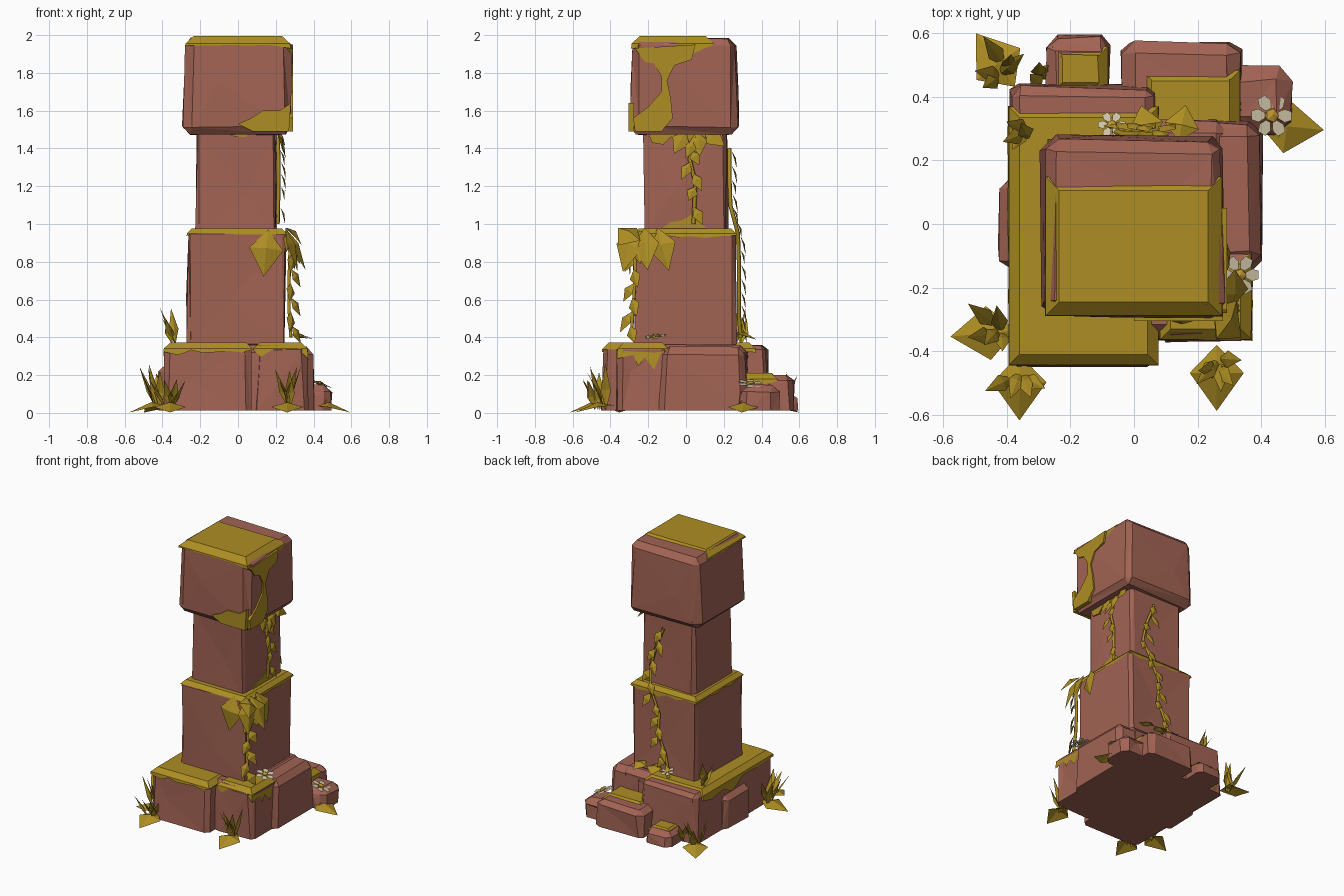
import bpy, bmesh, math, random
from mathutils import Vector as V

if "Cube" in bpy.data.objects:
    bpy.data.objects.remove(bpy.data.objects["Cube"])
random.seed(7)
R = random.uniform


def material(name, rgb):
    m = bpy.data.materials.new(name)
    m.diffuse_color = (*rgb, 1)
    m.use_nodes = True
    m.node_tree.nodes["Principled BSDF"].inputs["Base Color"].default_value = m.diffuse_color
    return m


STONE = material("red stone", (0.36, 0.125, 0.088))
MOSS = material("mustard moss", (0.42, 0.27, 0.017))
PETAL = material("cream petal", (0.62, 0.55, 0.38))
HEART = material("flower yellow", (0.55, 0.31, 0.03))


def finish(name, bm, mat, fix=True):
    if fix:
        bmesh.ops.recalc_face_normals(bm, faces=bm.faces)
    me = bpy.data.meshes.new(name)
    bm.to_mesh(me)
    bm.free()
    me.materials.append(mat)
    ob = bpy.data.objects.new(name, me)
    bpy.context.collection.objects.link(ob)
    return ob


def block(name, lo, hi, bev=0.025, taper=1.0, jit=0.008):
    """Chipped stone: bevelled box with poked, jittered faces."""
    lo, hi = V(lo), V(hi)
    c, s = (lo + hi) / 2, hi - lo
    bm = bmesh.new()
    bmesh.ops.create_cube(bm, size=1)
    for v in bm.verts:
        k = taper if v.co.z > 0 else 1
        v.co = V((c.x + v.co.x * s.x * k, c.y + v.co.y * s.y * k, c.z + v.co.z * s.z))
    bmesh.ops.bevel(bm, geom=bm.edges[:], offset=bev, segments=1, affect='EDGES')
    big = sorted(bm.faces, key=lambda f: -f.calc_area())[:6]
    for v in bmesh.ops.poke(bm, faces=big)['verts']:
        side = abs(v.normal.z) < 0.7
        v.co += V((R(-.25, .25) * s.x * (abs(v.co.x - c.x) < s.x * .3),
                   R(-.25, .25) * s.y * (abs(v.co.y - c.y) < s.y * .3), R(-.15, .15) * s.z * side))
    for v in bm.verts:
        v.co += V((R(-jit, jit), R(-jit, jit), R(-jit, jit) * 0.5))
        if lo.z < 0.03 and v.co.z < 0.06:
            v.co.z = 0.012
    bmesh.ops.triangulate(bm, faces=bm.faces)
    return finish(name, bm, STONE)


def cap(name, x0, x1, y0, y1, z, drips, bev=0.025, n=7):
    """Moss sheet on a block top; drips = hang length front, right, back, left."""
    cs = [V((x0, y0, z)), V((x1, y0, z)), V((x1, y1, z)), V((x0, y1, z))]
    out = [V((0, -1, 0)), V((1, 0, 0)), V((0, 1, 0)), V((-1, 0, 0))]
    bm = bmesh.new()
    rings = [[], [], []]
    for i in range(4):
        a, b = cs[i], cs[(i + 1) % 4]
        for j in range(n):
            o = out[i] if j else (out[i] + out[i - 1])
            p = a.lerp(b, (j + (R(-.3, .3) if j else 0)) / n)
            d = drips[i] * R(.1, 1) * (1 if j % 2 else .4)
            rings[0].append(bm.verts.new(p - o * bev + V((0, 0, .012))))
            rings[1].append(bm.verts.new(p + o * .008 - V((0, 0, bev * .8))))
            rings[2].append(bm.verts.new(p + o * (.009 + d * .06) - V((0, 0, bev + d))))
    bm.faces.new(rings[0])
    m = 4 * n
    for r in (0, 1):
        for i in range(m):
            k = (i + 1) % m
            bm.faces.new((rings[r][i], rings[r + 1][i], rings[r + 1][k], rings[r][k]))
    return finish(name, bm, MOSS, False)


def plate(name, pts, axis, at, depth=0.03):
    """Wall moss: outline (u, z) set into a wall that faces axis."""
    bm = bmesh.new()
    f = {'+x': lambda u, z: (at, u, z), '-y': lambda u, z: (u, at, z),
         '+y': lambda u, z: (u, at, z), '-x': lambda u, z: (at, u, z)}[axis]
    face = bm.faces.new([bm.verts.new(f(*p)) for p in pts])
    n = V((1, 0, 0)) if 'x' in axis else V((0, 1, 0))
    ext = bmesh.ops.extrude_face_region(bm, geom=[face])['geom']
    k = -depth if axis[0] == '+' else depth
    bmesh.ops.translate(bm, verts=[g for g in ext if isinstance(g, bmesh.types.BMVert)], vec=n * k)
    return finish(name, bm, MOSS)


def leaf(bm, base, d, up, length, width):
    """Folded kite-shaped leaf."""
    base, d, up = V(base), V(d).normalized(), V(up).normalized()
    s = d.cross(up).normalized()
    up = s.cross(d)
    mid = base + d * length * .42
    b, m, t, r, l = [bm.verts.new(p) for p in (
        base, mid + up * width * .15, base + d * length - up * width * .1,
        mid + s * width / 2, mid - s * width / 2)]
    for f in ((b, r, m), (r, t, m), (t, l, m), (l, b, m)):
        bm.faces.new(f)


def vine(name, pts, out, size):
    """Stem curve with leaves hanging alternately down it."""
    cu = bpy.data.curves.new(name + "_stem", 'CURVE')
    cu.dimensions, cu.bevel_depth, cu.bevel_resolution = '3D', .011, 0
    sp = cu.splines.new('POLY')
    sp.points.add(len(pts) - 1)
    for p, q in zip(sp.points, pts):
        p.co = (*q, 1)
    cu.materials.append(MOSS)
    bpy.context.collection.objects.link(bpy.data.objects.new(name + "_stem", cu))
    bm = bmesh.new()
    out = V(out)
    side = out.cross(V((0, 0, 1)))
    for a, b in zip(pts, pts[1:]):
        for t, sg in ((.1, 1), (.6, -1)):
            leaf(bm, V(a).lerp(V(b), t) + out * .012, side * sg * .5 + out * .35 - V((0, 0, 1)),
                 out + V((0, 0, .3)), size * R(.85, 1.2), size * .62)
    return finish(name + "_leaves", bm, MOSS, False)


def tuft(name, x, y, z, ang, h=.25, plates=True, n=4):
    """Upright blades plus a broad flat leaf on the ground."""
    bm = bmesh.new()
    for i in range(n):
        a = ang + (i - (n - 1) / 2) * .75
        o = V((math.cos(a), math.sin(a), 0))
        leaf(bm, (x + R(-.02, .02), y + R(-.02, .02), z), o * R(.25, .6) + V((0, 0, 1)),
             V((0, 0, .3)) - o, h * R(.75, 1.05), .055)
    if plates:
        o = V((math.cos(ang), math.sin(ang), 0))
        leaf(bm, V((x, y, z + .025)) - o * .06, o - V((0, 0, .1)), (0, 0, 1), .21, .17)
    return finish(name, bm, MOSS, False)


def flower(name, c, up, r=.065):
    c, up = V(c), V(up).normalized()
    q = V((0, 0, 1)).rotation_difference(up)
    bm = bmesh.new()
    for i in range(6):
        a = i * math.tau / 6
        o = V((math.cos(a), math.sin(a), 0))
        s = V((-o.y, o.x, 0))
        pts = (o * .3 - s * .12, o * .62 - s * .3, o * .95 - s * .2, o * .95 + s * .2, o * .62 + s * .3, o * .3 + s * .12)
        bm.faces.new([bm.verts.new(c + q @ (p * r + V((0, 0, .006)))) for p in pts])
    finish(name + "_petals", bm, PETAL, False)
    bm = bmesh.new()
    bmesh.ops.create_icosphere(bm, subdivisions=1, radius=r * .36)
    for v in bm.verts:
        v.co.z *= .5
        v.co = c + q @ (v.co + V((0, 0, .008)))
    finish(name + "_heart", bm, HEART)


# Base stones
block("base_main", (-.395, -.45, .01), (.075, .445, .36), taper=.96)
block("base_front_right", (.08, -.37, .01), (.37, -.08, .36), taper=.95)
block("base_core", (-.2, -.36, .01), (.3, .33, .36), bev=.04)
block("base_right", (.1, -.15, .01), (.41, .335, .35), bev=.04, taper=.92)
block("base_left_chip", (-.42, -.14, .01), (-.2, .14, .25), bev=.03)
block("low_back_stone", (-.04, .2, .01), (.335, .575, .2), bev=.03, taper=.96)
block("corner_rock", (.28, .28, .01), (.5, .5, .15), bev=.04, taper=.9)
block("small_back_rock", (-.28, .38, .01), (-.07, .59, .11), bev=.03, taper=.9)

# Column stones
block("lower_column", (-.27, -.275, .34), (.255, .265, .965), bev=.022, jit=.01)
block("middle_column", (-.22, -.22, .94), (.2, .22, 1.5), bev=.018)
block("top_stone", (-.288, -.295, 1.475), (.285, .275, 1.985), bev=.04, taper=.97, jit=.01)

# Moss caps
cap("base_moss", -.385, .068, -.435, .36, .36, (.04, .0, .05, .11))
cap("front_right_moss", .09, .36, -.355, -.1, .36, (.05, .13, .0, .0))
cap("low_stone_moss", .03, .325, .28, .475, .2, (.0, .05, .01, .02))
cap("rock_moss", -.25, -.09, .42, .55, .11, (.0, .01, .02, .01))
cap("lower_column_moss", -.262, .25, -.268, .258, .965, (.008, .03, .04, .03), bev=.018)
cap("top_moss", -.27, .268, -.28, .14, 1.983, (.008, .06, .0, .01), bev=.035)

# Wall moss
plate("top_right_drip", [(-.27, 1.93), (-.22, 1.86), (-.17, 1.85), (-.13, 1.78), (-.13, 1.7), (-.2, 1.62),
      (-.28, 1.56), (-.27, 1.49), (-.13, 1.49), (-.07, 1.56), (-.08, 1.66), (-.1, 1.76), (-.06, 1.84), (.03, 1.87), (.05, 1.95)], '+x', .292)
plate("top_front_patch", [(0, 1.53), (.08, 1.49), (.27, 1.49), (.28, 1.64), (.22, 1.6), (.13, 1.6), (.07, 1.56)], '-y', -.305)
plate("middle_foot_moss", [(-.14, .97), (.12, .97), (.07, 1.01), (.03, 1.05), (-.02, 1.02), (-.08, 1.01)], '+x', .207)
plate("middle_top_moss", [(-.2, 1.48), (-.18, 1.43), (-.12, 1.42), (-.08, 1.46), (.02, 1.44), (.15, 1.48)], '+x', .207)
plate("middle_front_moss", [(-.06, 1.485), (-.03, 1.465), (.04, 1.46), (.06, 1.485)], '-y', -.228)

# Vines
vine("right_vine", [(.21, .05, 1.46), (.215, .02, 1.34), (.215, .05, 1.22), (.21, .04, 1.0)], (1, 0, 0), .1)
vine("back_vine", [(.02, .23, 1.4), (.08, .23, 1.25), (.12, .235, 1.1), (.09, .275, .95), (.02, .28, .8),
                   (.03, .28, .65), (-.03, .28, .52), (-.06, .29, .4)], (0, 1, 0), .1)
vine("corner_vine", [(.25, -.24, .96), (.275, -.27, .85), (.27, -.27, .7), (.27, -.28, .55), (.28, -.29, .4)],
     (.8, -.6, 0), .11)

# Big hanging leaves at the corner and under the top stone
bm = bmesh.new()
leaf(bm, (.16, -.27, .97), (-.1, -.18, -1), (0, -1, .2), .25, .18)
for y, d, l in ((-.27, (.35, -.3, -1), .25), (-.22, (.5, .05, -.9), .25), (-.15, (.3, .25, -1), .24), (-.26, (.6, -.6, -.5), .16)):
    leaf(bm, (.25, y, .98), d, (1, -.3, .4), l, .15)
for y, d in ((-.0, (.4, -.5, -.9)), (.06, (.45, .1, -1)), (.1, (.4, .7, -.5))):
    leaf(bm, (.2, y, 1.49), d, (1, 0, .4), .14, .1)
for x in (.05, .14):
    leaf(bm, (x, .26, .42), (.4 * (x - .1) * 10, .8, -.15), (0, 0, 1), .12, .11)
finish("hanging_leaves", bm, MOSS, False)

# Grass tufts
tuft("grass_left", -.43, -.34, .015, math.pi * 1.03, .26, n=5)
tuft("grass_front_left", -.36, -.47, .015, math.pi * 1.5, .2)
tuft("grass_front_right", .26, -.44, .015, math.pi * 1.5, .28, n=5)
tuft("grass_back_left", -.41, .48, .015, math.pi * .7, .24, n=5)
tuft("grass_corner", .45, .31, .015, -.1, .08, n=2)
tuft("grass_on_base", -.34, .28, .365, math.pi, .2, plates=False)
tuft("grass_back_rock", -.29, .45, .015, math.pi * .5, .15, plates=False, n=3)

# Flowers
flower("corner_flower", (.43, .34, .15), (.35, .1, 1), .07)
flower("base_flower", (.33, -.16, .4), (.2, -.1, 1), .065)
flower("back_flower", (-.07, .31, .41), (0, .4, 1), .045)
